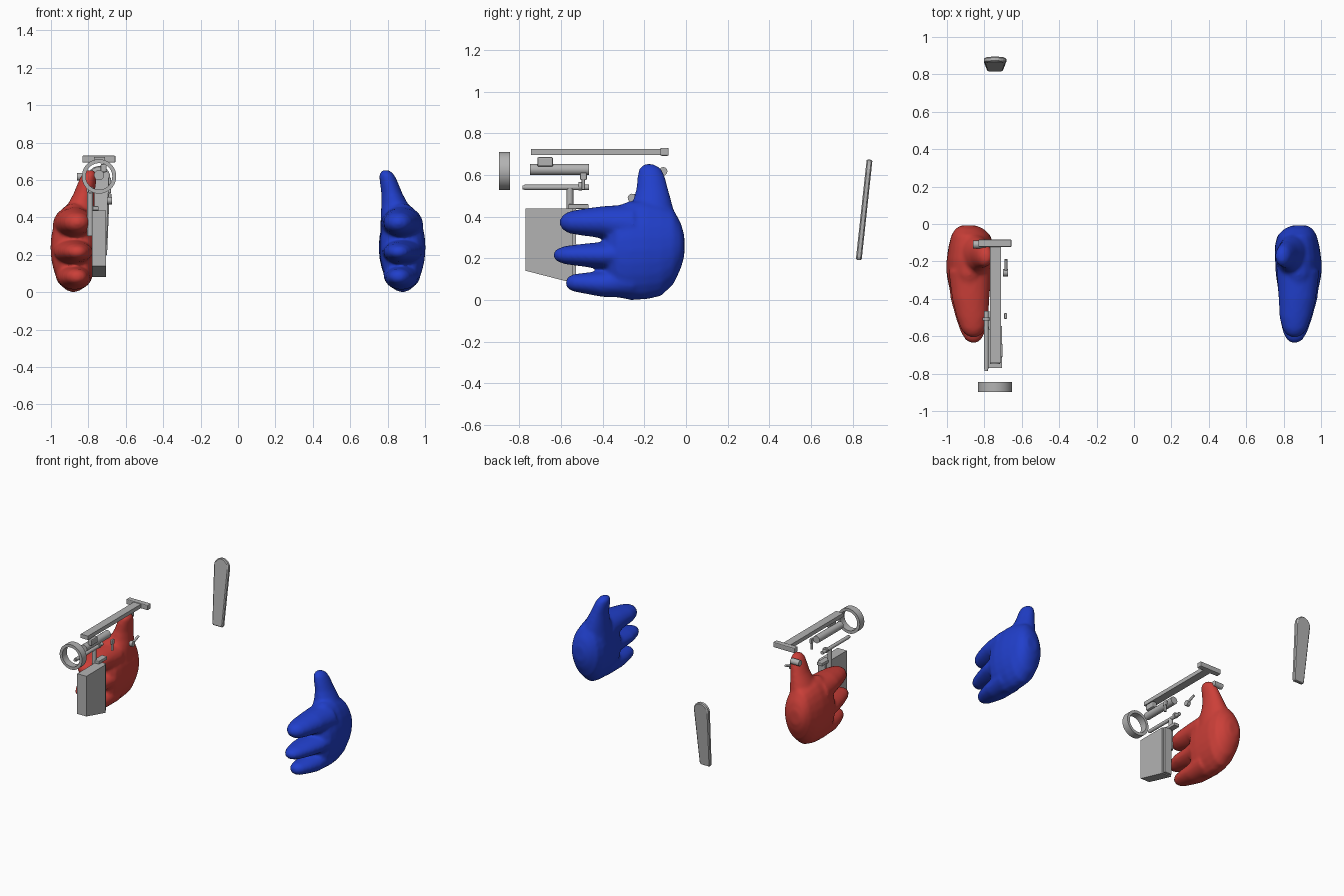
import bpy, bmesh, math
from mathutils import Vector, Matrix

if "Cube" in bpy.data.objects:
    bpy.data.objects.remove(bpy.data.objects["Cube"])


def material(name, rgb):
    m = bpy.data.materials.new(name)
    m.diffuse_color = (*rgb, 1)
    m.use_nodes = True
    m.node_tree.nodes["Principled BSDF"].inputs["Base Color"].default_value = m.diffuse_color
    return m


RED = material("red", (0.60, 0.05, 0.04))
BLUE = material("blue", (0.015, 0.05, 0.60))
GREY = material("grey", (0.45, 0.45, 0.45))


def finish(name, bm, mat, smooth=False):
    bmesh.ops.recalc_face_normals(bm, faces=bm.faces[:])
    me = bpy.data.meshes.new(name)
    bm.to_mesh(me)
    bm.free()
    me.materials.append(mat)
    ob = bpy.data.objects.new(name, me)
    bpy.context.collection.objects.link(ob)
    if smooth:
        bpy.ops.object.select_all(action='DESELECT')
        ob.select_set(True)
        bpy.context.view_layer.objects.active = ob
        bpy.ops.object.shade_smooth_by_angle(angle=math.radians(40))
    return ob


def loft(bm, rings, n=24):
    """Rings are lists of points of equal count; joins them and caps the ends."""
    vs = [[bm.verts.new(p) for p in r] for r in rings]
    for a, b in zip(vs, vs[1:]):
        for i in range(len(a)):
            j = (i + 1) % len(a)
            bm.faces.new((a[i], a[j], b[j], b[i]))
    bm.faces.new(vs[0])
    bm.faces.new(vs[-1])


def ellipses(axis, sections, side, n=24):
    """Sections (x, y, z, rx, r2): r2 runs along z for axis Y, along y for axis Z."""
    rings = []
    for x, y, z, rx, r2 in sections:
        ring = []
        for i in range(n):
            a = math.tau * i / n
            u, v = rx * math.cos(a), r2 * math.sin(a)
            p = (x + u, y, z + v) if axis == 'Y' else (x + u, y + v, z)
            ring.append((p[0] * side, p[1], p[2]))
        rings.append(ring)
    return rings


PALM = [(.885, -.008, .26, .04, .05), (.88, -.025, .26, .075, .11),
        (.872, -.06, .255, .105, .18), (.872, -.12, .24, .12, .222),
        (.878, -.19, .24, .124, .238), (.88, -.27, .237, .122, .238),
        (.879, -.33, .232, .112, .22), (.877, -.37, .228, .085, .17),
        (.875, -.39, .225, .04, .09)]
THUMB = [(.86, -.18, .33, .10, .14), (.855, -.178, .40, .092, .127),
         (.838, -.163, .47, .072, .094), (.822, -.162, .53, .056, .077),
         (.806, -.167, .59, .048, .066), (.796, -.172, .625, .041, .056),
         (.791, -.176, .645, .028, .036), (.79, -.178, .653, .012, .015)]
FINGERS = [
    [(.877, -.25, .36, .115, .10), (.873, -.40, .374, .10, .076), (.863, -.50, .373, .085, .064),
     (.86, -.56, .372, .066, .053), (.859, -.59, .372, .045, .037), (.858, -.606, .372, .015, .013)],
    [(.88, -.25, .225, .12, .08), (.877, -.40, .215, .104, .064), (.866, -.50, .215, .088, .054),
     (.861, -.58, .215, .065, .044), (.859, -.62, .215, .042, .03), (.858, -.637, .215, .014, .011)],
    [(.877, -.25, .095, .10, .085), (.873, -.40, .077, .088, .063), (.867, -.48, .080, .074, .051),
     (.862, -.54, .082, .055, .042), (.86, -.565, .082, .038, .03), (.86, -.577, .082, .014, .012)]]


def hand(name, mat, side):
    # palm, thumb and three fingers fused into one soft skin
    bm = bmesh.new()
    loft(bm, ellipses('Y', PALM, side))
    loft(bm, ellipses('Z', THUMB, side))
    for f in FINGERS:
        loft(bm, ellipses('Y', f, side))
    ob = finish(name, bm, mat)
    rm = ob.modifiers.new("fuse", 'REMESH')
    rm.mode, rm.voxel_size, rm.use_smooth_shade = 'VOXEL', 0.011, True
    sm = ob.modifiers.new("soften", 'SMOOTH')
    sm.factor, sm.iterations = 0.5, 6


hand("right_hand", BLUE, 1)
hand("left_hand", RED, -1)


def box(name, x, y, z, bevel=0):
    bm = bmesh.new()
    bmesh.ops.create_cube(bm, size=1)
    for v in bm.verts:
        v.co = Vector([(r[0] + r[1]) / 2 + c * (r[1] - r[0]) for c, r in zip(v.co, (x, y, z))])
    if bevel:
        bmesh.ops.bevel(bm, geom=bm.edges[:], offset=bevel, segments=2, affect='EDGES', profile=.5)
    return finish(name, bm, GREY)


def rod(name, start, end, r, n=16):
    a, b = Vector(start), Vector(end)
    bm = bmesh.new()
    rot = (b - a).to_track_quat('Z', 'Y').to_matrix().to_4x4()
    bmesh.ops.create_cone(bm, cap_ends=True, segments=n, radius1=r, radius2=r, depth=(b - a).length,
                          matrix=Matrix.Translation((a + b) / 2) @ rot)
    return finish(name, bm, GREY, True)


def prism(name, outline, x0, x1):
    bm = bmesh.new()
    loft(bm, [[(x, y, z) for y, z in outline] for x in (x0, x1)])
    return finish(name, bm, GREY)


# front ring: square tube section revolved about y
bm = bmesh.new()
N = 40
prof = [(.092, -.897), (.092, -.844), (.071, -.844), (.071, -.897)]
vs = [[bm.verts.new((-.743 + r * math.cos(math.tau * i / N), y, .619 + r * math.sin(math.tau * i / N)))
       for r, y in prof] for i in range(N)]
for i in range(N):
    a, b = vs[i], vs[(i + 1) % N]
    for k in range(4):
        m = (k + 1) % 4
        bm.faces.new((a[k], a[m], b[m], b[k]))
finish("front_ring", bm, GREY, True)

# top rail with its crossbar
box("top_rail", (-.77, -.711), (-.743, -.115), (.695, .724))
box("rail_crossbar", (-.832, -.655), (-.123, -.083), (.692, .73), .006)

# barrel, its side lug, and the long pin below
rod("barrel", (-.743, -.748, .626), (-.743, -.465, .626), .027, 24)
box("barrel_lug", (-.735, -.702), (-.714, -.638), (.64, .686), .008)
rod("long_pin", (-.79, -.775, .54), (-.79, -.465, .54), .013)
rod("pin_head", (-.79, -.786, .54), (-.79, -.77, .54), .009)
rod("pin_collar", (-.79, -.515, .545), (-.79, -.50, .545), .02)

# magazine with a sloping base
prism("magazine", [(-.77, .14), (-.545, .082), (-.545, .438), (-.77, .438)], -.78, -.705)
box("magazine_back", (-.77, -.715), (-.545, -.528), (.09, .438))

# upright post and trigger guard behind the magazine
rod("upright_post", (-.79, -.557, .30), (-.79, -.557, .535), .016)
box("guard_strip", (-.79, -.745), (-.565, -.467), (.437, .46), .004)

# small loose fittings
rod("screw_shaft", (-.687, -.493, .53), (-.687, -.493, .60), .008, 10)
box("screw_head", (-.695, -.678), (-.508, -.476), (.575, .612), .006)
rod("trigger_shaft", (-.685, -.27, .49), (-.685, -.19, .52), .009, 10)
rod("trigger_pivot", (-.70, -.26, .49), (-.675, -.26, .49), .02, 12)
rod("thumb_button", (-.86, -.11, .617), (-.79, -.11, .617), .021, 12)

# leaning back plate: tapered, round top, bevelled edges
bm = bmesh.new()
arc = [(.06 * math.cos(math.pi * i / 12), .425 + .06 * math.sin(math.pi * i / 12)) for i in range(13)]
outline = [(-.036, 0), (.036, 0), (.043, .012)] + arc + [(-.043, .012)]
rings = []
for d, k in ((-.014, .86), (-.008, 1), (.008, 1), (.014, .86)):
    rings.append([(-.743 + u * k, d, (w - .24) * (.98 if k < 1 else 1)) for u, w in outline])
loft(bm, rings)
plate = finish("back_plate", bm, GREY)
plate.data.transform(Matrix.Translation((0, .855, .43)) @ Matrix.Rotation(-math.atan2(.052, .48), 4, 'X'))
